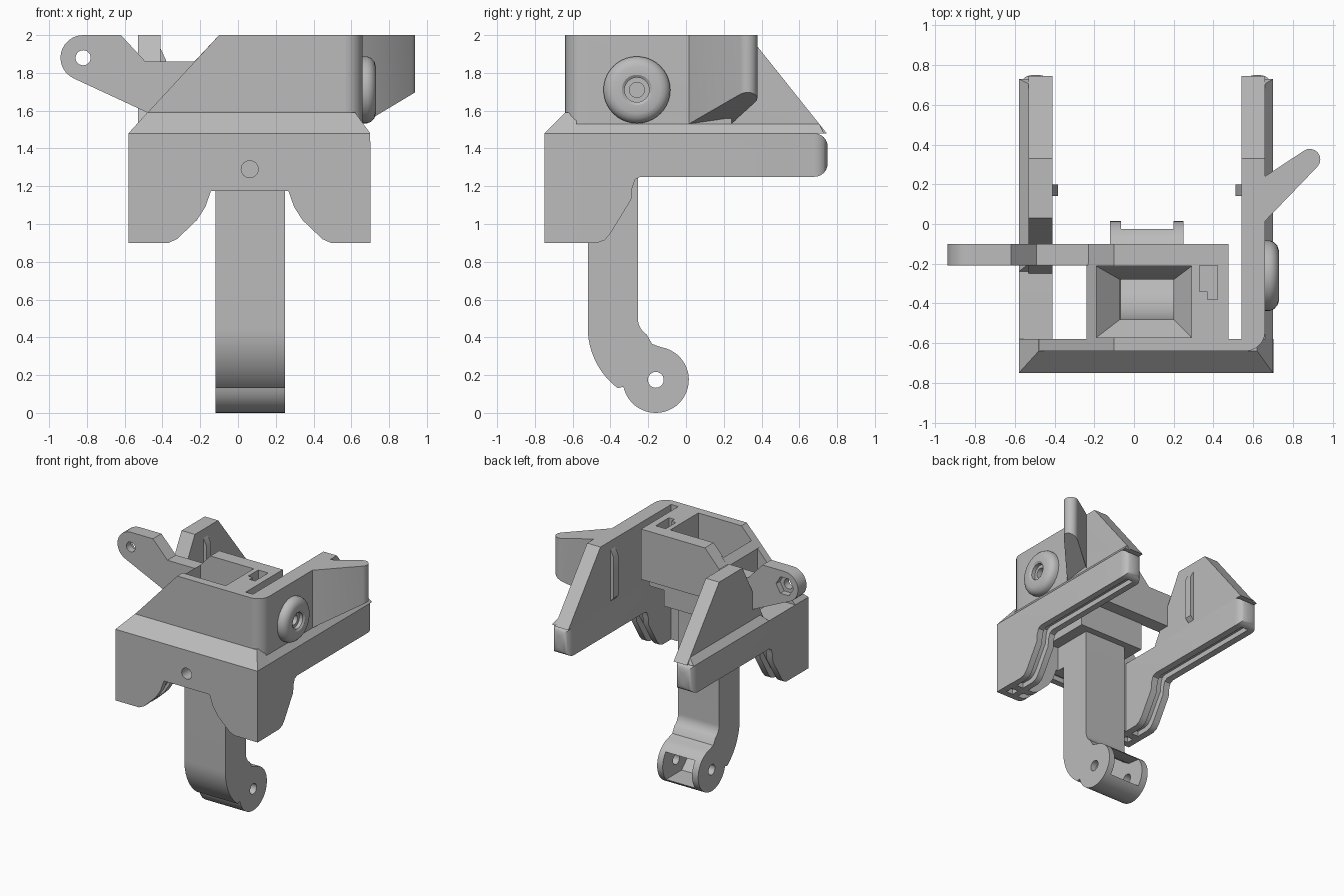
import bpy, bmesh, math
from mathutils import Vector

if "Cube" in bpy.data.objects:
    bpy.data.objects.remove(bpy.data.objects["Cube"])

grey = bpy.data.materials.new("plain grey")
grey.use_nodes = True
grey.diffuse_color = (0.5, 0.5, 0.5, 1)
grey.node_tree.nodes["Principled BSDF"].inputs["Base Color"].default_value = (0.5, 0.5, 0.5, 1)


def shade(mesh):
    bm = bmesh.new()
    bm.from_mesh(mesh)
    for f in bm.faces:
        f.smooth = True
    for e in bm.edges:
        e.smooth = len(e.link_faces) == 2 and e.calc_face_angle(0) < math.radians(32)
    bm.to_mesh(mesh)
    bm.free()


def finish(name, bm):
    bmesh.ops.recalc_face_normals(bm, faces=bm.faces)
    mesh = bpy.data.meshes.new(name)
    bm.to_mesh(mesh)
    bm.free()
    mesh.materials.append(grey)
    shade(mesh)
    ob = bpy.data.objects.new(name, mesh)
    bpy.context.collection.objects.link(ob)
    return ob


def place(axis, a, b, t):
    return {"x": (t, a, b), "y": (a, t, b), "z": (a, b, t)}[axis]


def prism(name, pts, axis, lo, hi, round_if=None, radius=0.07):
    """Extrude a 2D outline along an axis, rounding chosen edges."""
    bm = bmesh.new()
    rings = [[bm.verts.new(place(axis, a, b, t)) for a, b in pts] for t in (lo, hi)]
    n = len(pts)
    for ring in rings:
        bm.faces.new(ring)
    for i in range(n):
        j = (i + 1) % n
        bm.faces.new((rings[0][i], rings[0][j], rings[1][j], rings[1][i]))
    if round_if:
        edges = [e for e in bm.edges if all(round_if(v.co) for v in e.verts)]
        bmesh.ops.bevel(bm, geom=edges, offset=radius, segments=6, profile=0.5, affect="EDGES")
    return finish(name, bm)


def box(name, x, y, z, **kw):
    return prism(name, [(x[0], y[0]), (x[1], y[0]), (x[1], y[1]), (x[0], y[1])], "z", *z, **kw)


def hull(name, bottom, top):
    """Block with different rectangles (x0, x1, y0, y1, z) at bottom and top."""
    bm = bmesh.new()
    for x0, x1, y0, y1, z in (bottom, top):
        for x in (x0, x1):
            for y in (y0, y1):
                bm.verts.new((x, y, z))
    bmesh.ops.convex_hull(bm, input=bm.verts)
    bmesh.ops.dissolve_limit(bm, angle_limit=0.01, verts=bm.verts, edges=bm.edges)
    return finish(name, bm)


def arc(a, b, r, start, end, n=12):
    angles = [math.radians(start + (end - start) * i / n) for i in range(n + 1)]
    return [(a + r * math.cos(t), b + r * math.sin(t)) for t in angles]


def rod(a, b, r, axis, lo, hi, n=24):
    return prism("cutter", arc(a, b, r, 0, 360, n)[:-1], axis, lo, hi)


def cut(ob, *cutters):
    """Subtract the cutters and bake the result."""
    for c in cutters:
        m = ob.modifiers.new("cut", "BOOLEAN")
        m.operation, m.solver, m.object = "DIFFERENCE", "EXACT", c
    bpy.context.view_layer.update()
    deps = bpy.context.evaluated_depsgraph_get()
    mesh = bpy.data.meshes.new_from_object(ob.evaluated_get(deps))
    ob.modifiers.clear()
    ob.data = mesh
    shade(mesh)
    for c in cutters:
        bpy.data.objects.remove(c)


# Side skirts with a groove along the underside
edge = [(-0.47, 0.9), (-0.43, 0.915), (-0.40, 0.95), (-0.29, 1.13), (-0.285, 1.19),
        (-0.27, 1.235), (-0.24, 1.25)]
side = [(-0.75, 1.48), (-0.75, 0.9)] + edge + [(0.75, 1.25), (0.75, 1.48)]
groove = [(-0.7, 0.8), (-0.7, 0.94)] + [(y - 0.03, z + 0.04) for y, z in edge]
groove += [(0.69, 1.29), (0.69, 0.8)]
for name, x0, x1 in (("left_skirt", 0.54, 0.70), ("right_skirt", -0.58, -0.41)):
    skirt = prism(name, side, "x", x0, x1, lambda v: v.y > 0.74)
    mid = (x0 + x1) / 2
    cut(skirt, prism("cutter", groove, "x", mid - 0.03, mid + 0.03))

# Front skirt with an arch over the leg
MID = 0.062
half = [(0.32, 0.9), (0.43, 0.9), (0.385, 0.92), (0.28, 1.02), (0.235, 1.09), (0.205, 1.175)]
half[0] = (0.64, 0.9)
arch = [(MID - x, z) for x, z in half] + [(MID + x, z) for x, z in reversed(half)]
front = prism("front_skirt", arch + [(0.70, 1.48), (-0.58, 1.48)], "y", -0.75, -0.58)
inner = [(max(-0.53, min(0.65, x)), z + 0.04) for x, z in arch]
cut(front, prism("cutter", inner + [(0.65, 0.8), (-0.53, 0.8)], "y", -0.70, -0.64),
    rod(MID, 1.29, 0.045, "y", -0.8, -0.5))

# Sloping shoulders between skirts and upper walls
hull("front_shoulder", (-0.58, 0.70, -0.75, -0.58, 1.48), (-0.48, 0.62, -0.64, -0.58, 1.59))
hull("left_shoulder", (0.54, 0.70, -0.75, 0.73, 1.48), (0.54, 0.66, -0.70, 0.705, 1.53))
hull("right_shoulder", (-0.58, -0.41, -0.24, 0.73, 1.48), (-0.53, -0.41, -0.20, 0.705, 1.53))

# Upper walls
prism("front_panel", [(-0.58, 1.48), (0.57, 1.48), (0.57, 2), (-0.10, 2)], "y", -0.64, -0.58)
left_wall = prism("left_wall", [(-0.64, 1.48), (0.745, 1.48), (0.33, 2), (-0.64, 2)],
                  "x", 0.54, 0.66, lambda v: v.x > 0.65 and v.y < -0.63, 0.1)
cut(left_wall, rod(-0.26, 1.71, 0.1, "x", 0.5, 0.7))
prism("right_wall", [(-0.25, 1.48), (0.745, 1.48), (0.33, 2), (0.03, 2)], "x", -0.53, -0.41)

# Small ribs on the inner faces of the walls
for name, xa, xb in (("left_rib", 0.55, 0.512), ("right_rib", -0.42, -0.382)):
    prism(name, [(xa, 1.5), (xb, 1.54), (xb, 1.87), (xa, 1.95)], "y", 0.14, 0.20)

# Round boss on the left wall
profile = [(0.04, 0.54), (0.04, 0.69), (0.065, 0.69), (0.065, 0.72), (0.08, 0.73), (0.125, 0.73),
           (0.15, 0.722), (0.168, 0.705), (0.177, 0.685), (0.177, 0.65), (0.11, 0.65), (0.11, 0.54)]
bm = bmesh.new()
loop = [bm.verts.new((x, -0.26 + r, 1.71)) for r, x in profile]
ring = [bm.edges.new((loop[i - 1], loop[i])) for i in range(len(loop))]
bmesh.ops.spin(bm, geom=ring, cent=(0, -0.26, 1.71), axis=(1, 0, 0), angle=math.tau, steps=40)
bmesh.ops.remove_doubles(bm, verts=bm.verts, dist=0.0005)
finish("boss", bm)

# Angled wing whose underside rises outward
tip = arc(0.885, 0.325, 0.053, -45, 125, 8)
wing = prism("wing", [(0.60, -0.02), (0.66, 0.015)] + tip + [(0.66, 0.24), (0.60, 0.20)], "z", 1.53, 2)
for v in wing.data.vertices:
    if v.co.z < 1.6:
        v.co.z = 1.53 + max(0, v.co.x - 0.66) * 0.6

# Back wall that runs out into the pivot arm
arm = prism("pivot_arm", [(-0.48, 1.59), (0.475, 1.59), (0.475, 2), (-0.10, 2), (-0.23, 1.86),
                          (-0.49, 1.86), (-0.62, 2)] + arc(-0.82, 1.88, 0.12, 90, 245),
            "y", -0.21, -0.10)
cut(arm, rod(-0.82, 1.88, 0.04, "y", -0.3, 0), rod(-0.82, 1.88, 0.078, "y", -0.15, 0, 6))

# Socket with a funnel leading into the leg
def funnel():
    return hull("cutter", (-0.07, 0.20, -0.48, -0.28, 1.40), (-0.19, 0.29, -0.572, -0.212, 1.52))

socket = prism("socket", [(-0.24, 1.37), (0.34, 1.37), (0.34, 1.5), (0.475, 1.5), (0.475, 2),
                          (-0.10, 2), (-0.24, 1.85)], "y", -0.60, -0.20)
cut(socket, funnel(),
    box("cutter", (-0.07, 0.20), (-0.48, -0.28), (1.3, 1.41)),
    box("cutter", (-0.19, 0.29), (-0.572, -0.212), (1.519, 2.1)),
    box("cutter", (0.37, 0.42), (-0.38, -0.13), (1.7, 2.1)),
    box("cutter", (0.33, 0.38), (-0.34, -0.17), (1.7, 2.1)))
box("leg_mount", (-0.12, 0.25), (-0.60, -0.50), (1.175, 1.38))

# Hollow leg ending in a forked pivot
outline = [(-0.52, 1.38)] + arc(-0.12, 0.45, 0.40, 180, 233)
outline += arc(-0.16, 0.175, 0.175, 192, 440, 32) + [(-0.18, 0.365)]
outline += arc(-0.155, 0.5, 0.10, 238, 180, 8) + [(-0.255, 1.38)]
leg = prism("leg", outline, "x", -0.12, 0.25)
hollow = [(-0.48, 1.5)] + arc(-0.12, 0.45, 0.36, 180, 235) + [(-0.23, 0.06), (0.1, 0.06), (0.1, 0.27)]
hollow += [(-0.14, 0.30), (-0.21, 0.345), (-0.26, 0.40), (-0.28, 0.47), (-0.28, 1.5)]
cut(leg, prism("cutter", hollow, "x", -0.065, 0.20),
    rod(-0.16, 0.175, 0.042, "x", -0.3, 0.4))
